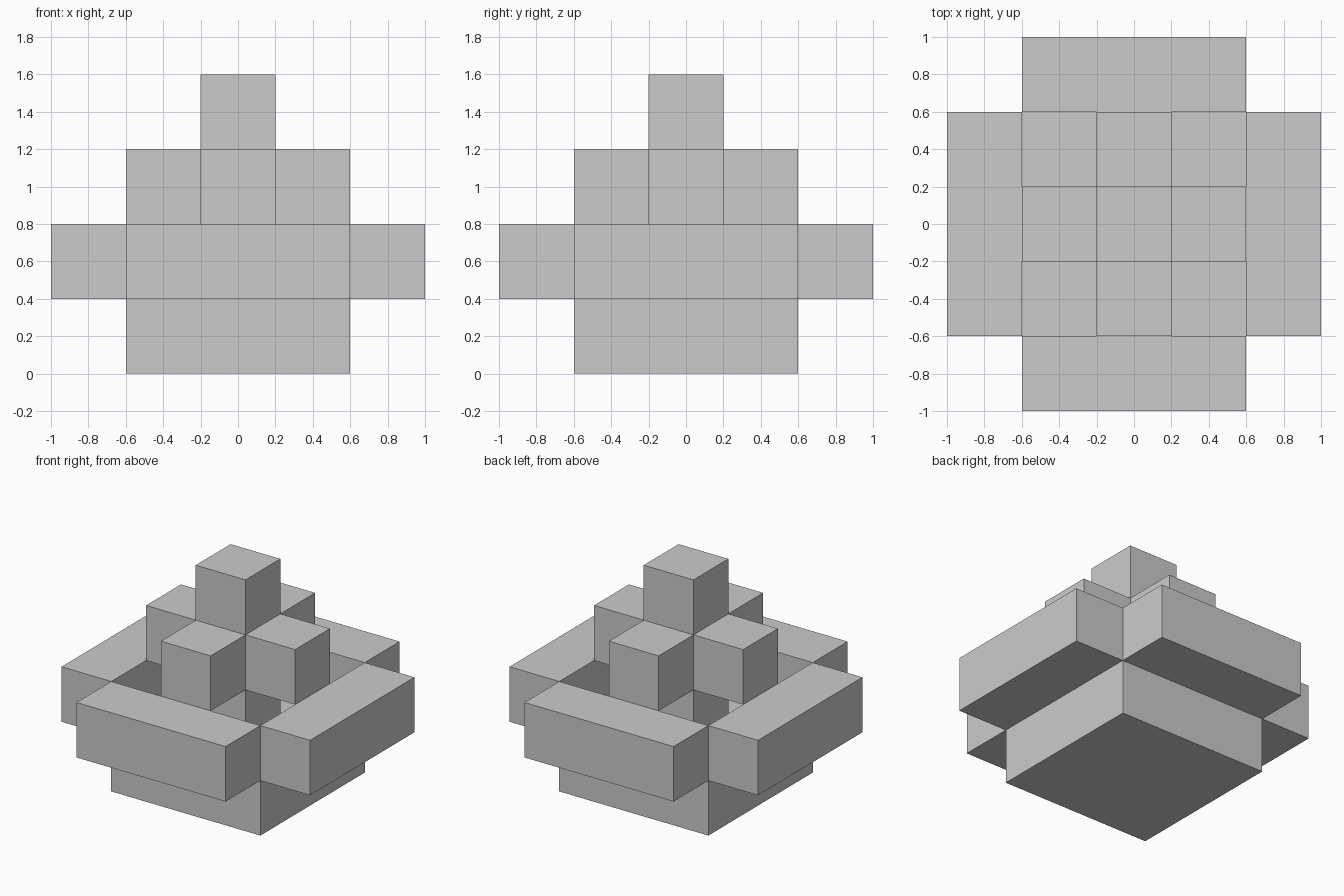
import bpy, bmesh
from mathutils import Matrix, Vector

if "Cube" in bpy.data.objects:
    bpy.data.objects.remove(bpy.data.objects["Cube"])

U = 0.4  # block unit


def box(name, centre, size):
    """Axis-aligned box from its centre and full size."""
    mesh = bpy.data.meshes.new(name)
    bm = bmesh.new()
    bmesh.ops.create_cube(bm, size=1.0)
    bmesh.ops.scale(bm, vec=size, verts=bm.verts)
    bm.to_mesh(mesh)
    bm.free()
    obj = bpy.data.objects.new(name, mesh)
    obj.location = centre
    bpy.context.collection.objects.link(obj)
    return obj


# Square floor slab
box("base_slab", (0, 0, U / 2), (3 * U, 3 * U, U))

# Centre column rising from the floor to the top
box("centre_column", (0, 0, 2.5 * U), (U, U, 3 * U))

# Four rim walls and four raised blocks around the column
for side, (dx, dy) in {"right": (1, 0), "left": (-1, 0),
                       "back": (0, 1), "front": (0, -1)}.items():
    wall_size = (U, 3 * U, U) if dx else (3 * U, U, U)
    box(f"{side}_wall", (dx * 2 * U, dy * 2 * U, 1.5 * U), wall_size)
    box(f"{side}_block", (dx * U, dy * U, 2.5 * U), (U, U, U))
